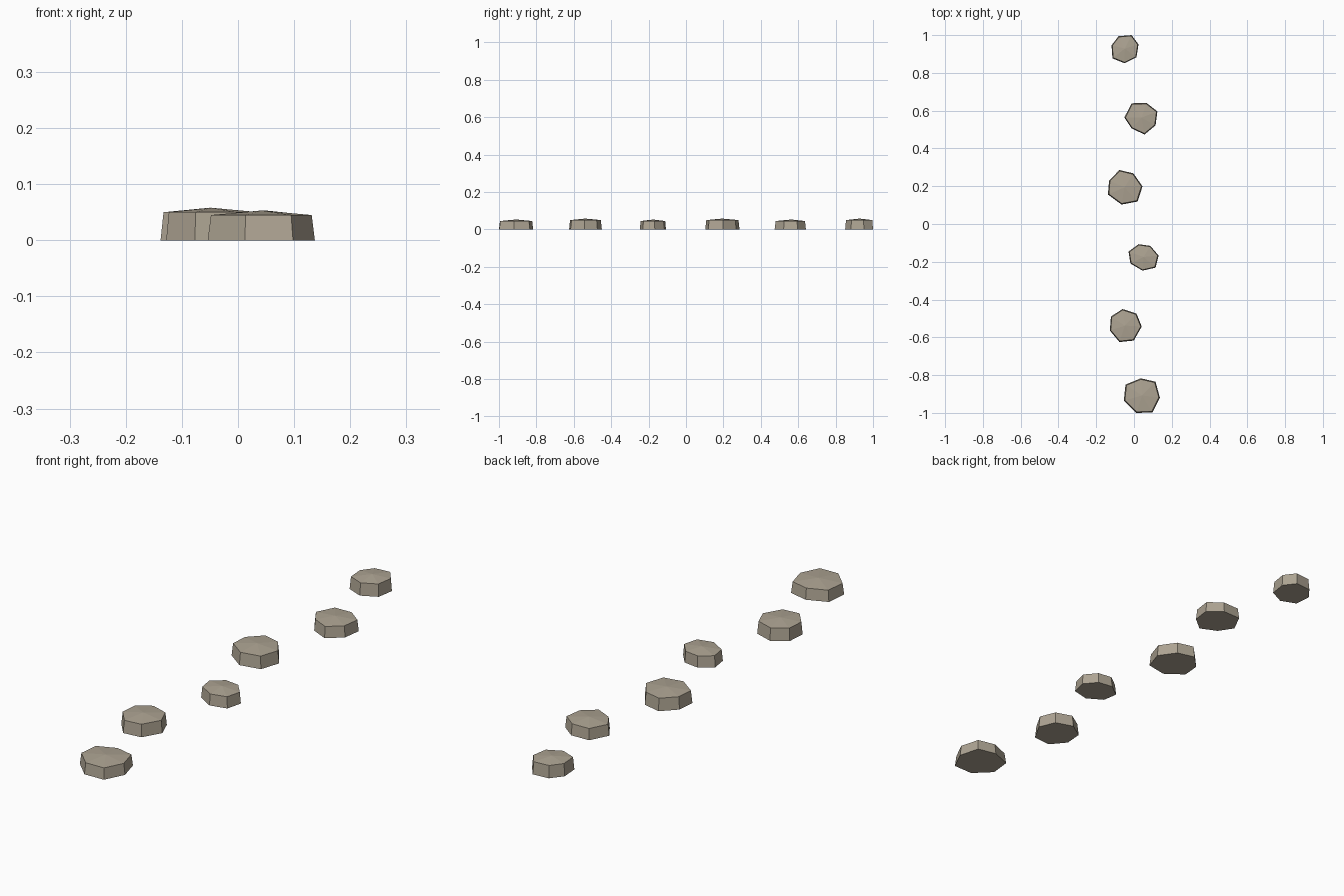
import bpy, bmesh
from mathutils import Vector

if "Cube" in bpy.data.objects:
    bpy.data.objects.remove(bpy.data.objects["Cube"])

stone_mat = bpy.data.materials.new("warm_stone")
stone_mat.diffuse_color = (0.42, 0.37, 0.29, 1)
stone_mat.use_nodes = True
stone_mat.node_tree.nodes["Principled BSDF"].inputs["Base Color"].default_value = stone_mat.diffuse_color

# Irregular seven-sided ground outlines, back to front
OUTLINES = [
    [(-.082, .994), (-.013, 1.0), (.024, .951), (.013, .882), (-.05, .851), (-.114, .877), (-.119, .946)],
    [(-.013, .639), (.066, .641), (.124, .596), (.114, .522), (.056, .474), (-.013, .506), (-.051, .564)],
    [(-.077, .286), (-.003, .268), (.045, .199), (.019, .119), (-.066, .103), (-.138, .156), (-.132, .23)],
    [(.024, -.107), (.087, -.116), (.13, -.167), (.114, -.231), (.045, -.247), (-.019, -.209), (-.029, -.146)],
    [(-.061, -.45), (.013, -.474), (.041, -.543), (-.001, -.617), (-.077, -.625), (-.128, -.564), (-.122, -.49)],
    [(.036, -.817), (.114, -.835), (.137, -.919), (.098, -.998), (.012, -1.0), (-.054, -.935), (-.045, -.85)],
]
TAPER = 0.94


def stepping_stone(name, outline, rim, peak):
    """Tapered slab with a shallow faceted crown."""
    pts = [Vector((x, y, 0)) for x, y in outline]
    centre = sum(pts, Vector()) / len(pts)
    bm = bmesh.new()
    base = [bm.verts.new(p - centre) for p in pts]
    top = [bm.verts.new((p - centre) * TAPER + Vector((0, 0, rim))) for p in pts]
    apex = bm.verts.new((0, 0, peak))
    bm.faces.new(base)
    for i in range(len(pts)):
        j = (i + 1) % len(pts)
        bm.faces.new((base[i], base[j], top[j], top[i]))
        bm.faces.new((top[i], top[j], apex))
    bmesh.ops.recalc_face_normals(bm, faces=bm.faces)
    mesh = bpy.data.meshes.new(name)
    bm.to_mesh(mesh)
    bm.free()
    mesh.materials.append(stone_mat)
    obj = bpy.data.objects.new(name, mesh)
    obj.location = centre
    bpy.context.collection.objects.link(obj)


# Left stones stand slightly taller than right stones
for n, outline in enumerate(OUTLINES):
    rim, peak = (0.050, 0.058) if n % 2 == 0 else (0.045, 0.053)
    stepping_stone(f"stepping_stone_{n + 1}", outline, rim, peak)
